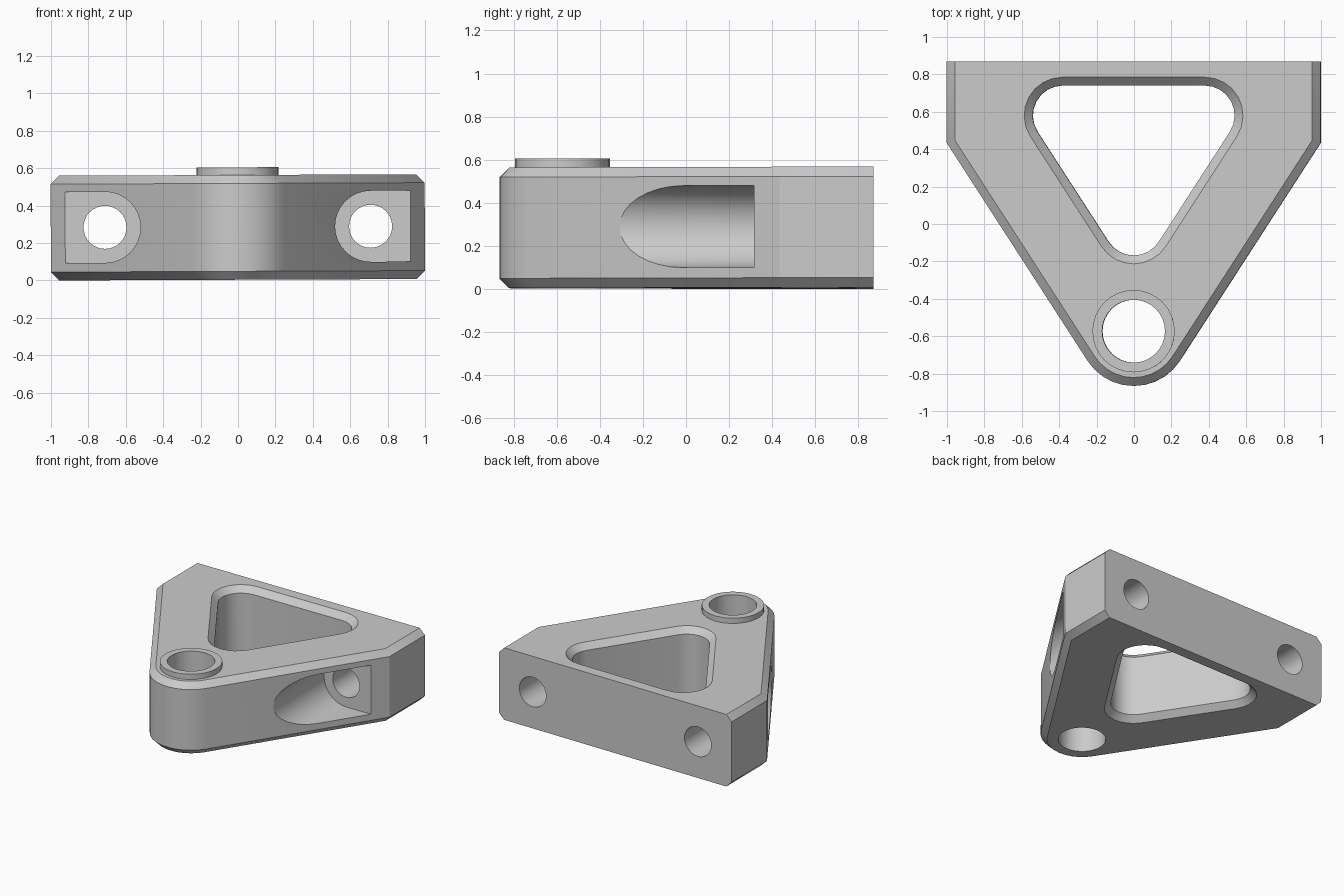
import bpy, bmesh
from math import sin, cos, pi, atan2
from mathutils import Matrix, Vector

cube = bpy.data.objects.get("Cube")
if cube:
    bpy.data.objects.remove(cube, do_unlink=True)

HEIGHT, CHAMFER, BACK = 0.56, 0.045, 0.87
BOSS_Y, NOSE_R = -0.573, 0.293
NORMAL = Vector((0.84, -0.543)).normalized()   # direction the left flank faces
FLANK = atan2(NORMAL.y, NORMAL.x)

grey = bpy.data.materials.new("machined grey")
grey.use_nodes = True
grey.diffuse_color = (0.6, 0.6, 0.6, 1)
grey.node_tree.nodes["Principled BSDF"].inputs["Base Color"].default_value = (0.6, 0.6, 0.6, 1)


def arc(cx, cy, r, a0, a1, steps):
    return [(cx + r * cos(a0 + (a1 - a0) * i / steps),
             cy + r * sin(a0 + (a1 - a0) * i / steps)) for i in range(steps + 1)]


def loft(name, rings):
    """Solid through stacked outlines, each given as (height, points)."""
    bm = bmesh.new()
    loops = [[bm.verts.new((x, y, z)) for x, y in pts] for z, pts in rings]
    n = len(loops[0])
    for low, high in zip(loops, loops[1:]):
        for i in range(n):
            j = (i + 1) % n
            bm.faces.new((low[i], low[j], high[j], high[i]))
    bm.faces.new(loops[0][::-1])
    bm.faces.new(loops[-1])
    bmesh.ops.recalc_face_normals(bm, faces=bm.faces)
    mesh = bpy.data.meshes.new(name)
    bm.to_mesh(mesh)
    bm.free()
    mesh.materials.append(grey)
    ob = bpy.data.objects.new(name, mesh)
    bpy.context.collection.objects.link(ob)
    return ob


def body_outline(inset):
    """Triangular plate with a round nose; the back edge stays in place."""
    r, side = NOSE_R - inset, 1 - inset
    corner_y = (NORMAL.x * side - NORMAL.y * BOSS_Y - r) / -NORMAL.y
    nose = arc(0, BOSS_Y, r, -pi - FLANK, FLANK, 10)
    return nose + [(side, corner_y), (side, BACK), (-side, BACK), (-side, corner_y)]


def window_outline(r):
    """Rounded triangle."""
    return (arc(0, -0.008, r, -pi - FLANK, FLANK, 8)
            + arc(0.38, 0.58, r, FLANK, pi / 2, 8)
            + arc(-0.38, 0.58, r, pi / 2, pi - FLANK, 8))


def along_y(ob, y0):
    """Turn a solid so its outline is in x and z, and it runs back from y0."""
    ob.data.transform(Matrix(((1, 0, 0, 0), (0, 0, 1, y0), (0, 1, 0, 0), (0, 0, 0, 1))))
    ob.data.flip_normals()
    return ob


# Chamfered plate
body = loft("bracket_body", [(0, body_outline(CHAMFER)), (CHAMFER, body_outline(0)),
                             (HEIGHT - CHAMFER, body_outline(0)), (HEIGHT, body_outline(CHAMFER))])

# Raised collar at the nose
circle = lambda x, y, r: arc(x, y, r, 0, 2 * pi, 32)[:-1]
collar = loft("nose_collar", [(0.3, circle(0, BOSS_Y, 0.22)), (0.601, circle(0, BOSS_Y, 0.22))])
tools = [(collar, 'UNION')]

# Central window with flared rims, and the nose bore
flare = 0.05
wide = 0.16 + CHAMFER + flare
window = loft("window_cutter", [(-flare, window_outline(wide)), (CHAMFER, window_outline(0.16)),
                                (HEIGHT - CHAMFER, window_outline(0.16)),
                                (HEIGHT + flare, window_outline(wide))])
bore = loft("bore_cutter", [(-0.2, circle(0, BOSS_Y, 0.168)), (0.8, circle(0, BOSS_Y, 0.168))])
tools += [(window, 'DIFFERENCE'), (bore, 'DIFFERENCE')]

# Side pockets with bolt holes through the back
for s, side in ((1, "left"), (-1, "right")):
    cx, cz = 0.71 * s, 0.283
    start = pi / 2 if s > 0 else -pi / 2
    slot = arc(cx, cz, 0.19, start, start + pi, 16)
    slot += [(1.2 * s, slot[-1][1]), (1.2 * s, slot[0][1])]
    pocket = along_y(loft(side + "_pocket_cutter", [(0, slot), (1.515, slot)]), -1.2)
    bolt = circle(cx, cz, 0.115)
    hole = along_y(loft(side + "_bolt_cutter", [(0, bolt), (1, bolt)]), 0.1)
    tools += [(pocket, 'DIFFERENCE'), (hole, 'DIFFERENCE')]

for tool, operation in tools:
    tool.hide_render = True
    bm = bmesh.new()
    bm.from_mesh(tool.data)
    bmesh.ops.recalc_face_normals(bm, faces=bm.faces)
    bm.to_mesh(tool.data)
    bm.free()
    mod = body.modifiers.new(tool.name, 'BOOLEAN')
    mod.object, mod.operation, mod.solver = tool, operation, 'EXACT'

# Keep the finished solid and drop the cutters
bpy.context.view_layer.update()
graph = bpy.context.evaluated_depsgraph_get()
solid = bpy.data.meshes.new_from_object(body.evaluated_get(graph))
body.modifiers.clear()
body.data = solid
for tool, _ in tools:
    bpy.data.objects.remove(tool, do_unlink=True)

# The plate leans very slightly to one side
solid.transform(Matrix.Translation((0, 0, 0.004)) @ Matrix.Rotation(-0.004, 4, 'Y'))

bpy.ops.object.select_all(action='DESELECT')
body.select_set(True)
bpy.context.view_layer.objects.active = body
bpy.ops.object.shade_smooth_by_angle(angle=pi / 6)
